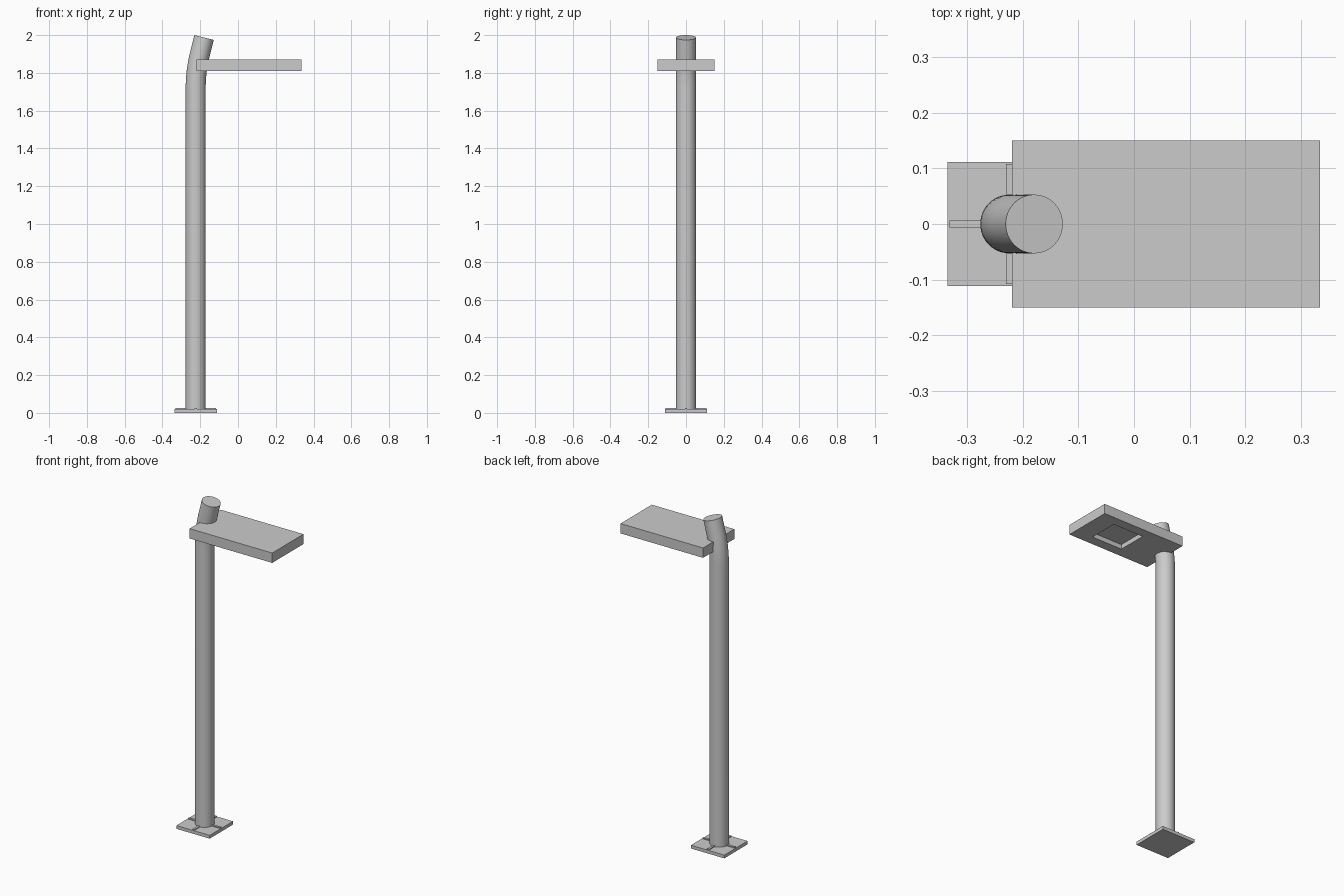
import bpy, bmesh, math
from mathutils import Vector

if "Cube" in bpy.data.objects:
    bpy.data.objects.remove(bpy.data.objects["Cube"])

PX = -0.224      # pole axis
R = 0.053        # pole radius


def add_object(name, bm):
    bmesh.ops.recalc_face_normals(bm, faces=bm.faces)
    mesh = bpy.data.meshes.new(name)
    bm.to_mesh(mesh)
    bm.free()
    ob = bpy.data.objects.new(name, mesh)
    bpy.context.collection.objects.link(ob)
    return ob


def box(name, x0, x1, y0, y1, z0, z1):
    bm = bmesh.new()
    bmesh.ops.create_cube(bm, size=1)
    for v in bm.verts:
        v.co = ((x0 + x1) / 2 + v.co.x * (x1 - x0),
                (y0 + y1) / 2 + v.co.y * (y1 - y0),
                (z0 + z1) / 2 + v.co.z * (z1 - z0))
    return add_object(name, bm)


# base plate with four slim stiffening ribs
box("base_plate", PX - 0.112, PX + 0.112, -0.112, 0.112, 0, 0.02)
for i, (dx, dy) in enumerate([(1, 0), (-1, 0), (0, 1), (0, -1)]):
    a, b, w = 0.045, 0.108, 0.0065
    xs = sorted((dx * a, dx * b)) if dx else (-w, w)
    ys = sorted((dy * a, dy * b)) if dy else (-w, w)
    box(f"base_rib_{i + 1}", PX + xs[0], PX + xs[1], ys[0], ys[1], 0.018, 0.026)

# pole: straight shaft, gentle arc, tilted straight tip
tilt, bend_r, bend_z, tip = math.radians(14), 0.73, 1.72, 0.0933
path = [(PX, 0.015, 0)]
for i in range(13):
    t = tilt * i / 12
    path.append((PX + bend_r * (1 - math.cos(t)), bend_z + bend_r * math.sin(t), t))
path.append((path[-1][0] + tip * math.sin(tilt), path[-1][1] + tip * math.cos(tilt), tilt))

bm = bmesh.new()
SEG = 48
rings = []
for x, z, t in path:
    ring = []
    for k in range(SEG):
        a = 2 * math.pi * k / SEG
        u = R * math.cos(a)
        ring.append(bm.verts.new((x + u * math.cos(t), R * math.sin(a), z - u * math.sin(t))))
    rings.append(ring)
for r0, r1 in zip(rings, rings[1:]):
    for k in range(SEG):
        n = (k + 1) % SEG
        bm.faces.new((r0[k], r0[n], r1[n], r1[k]))
bm.faces.new(rings[0][::-1])
bm.faces.new(rings[-1])
pole = add_object("pole", bm)
bpy.context.view_layer.objects.active = pole
pole.select_set(True)
bpy.ops.object.shade_smooth_by_angle(angle=math.radians(30))
pole.select_set(False)

# lamp head with a rectangular light recess in its underside
head = box("lamp_head", -0.22, 0.335, -0.15, 0.15, 1.81, 1.87)
cutter = box("recess_cutter", 0.015, 0.22, -0.09, 0.09, 1.78, 1.838)
cutter.hide_render = True
cutter.hide_viewport = True
cut = head.modifiers.new("recess", 'BOOLEAN')
cut.operation = 'DIFFERENCE'
cut.solver = 'EXACT'
cut.object = cutter
